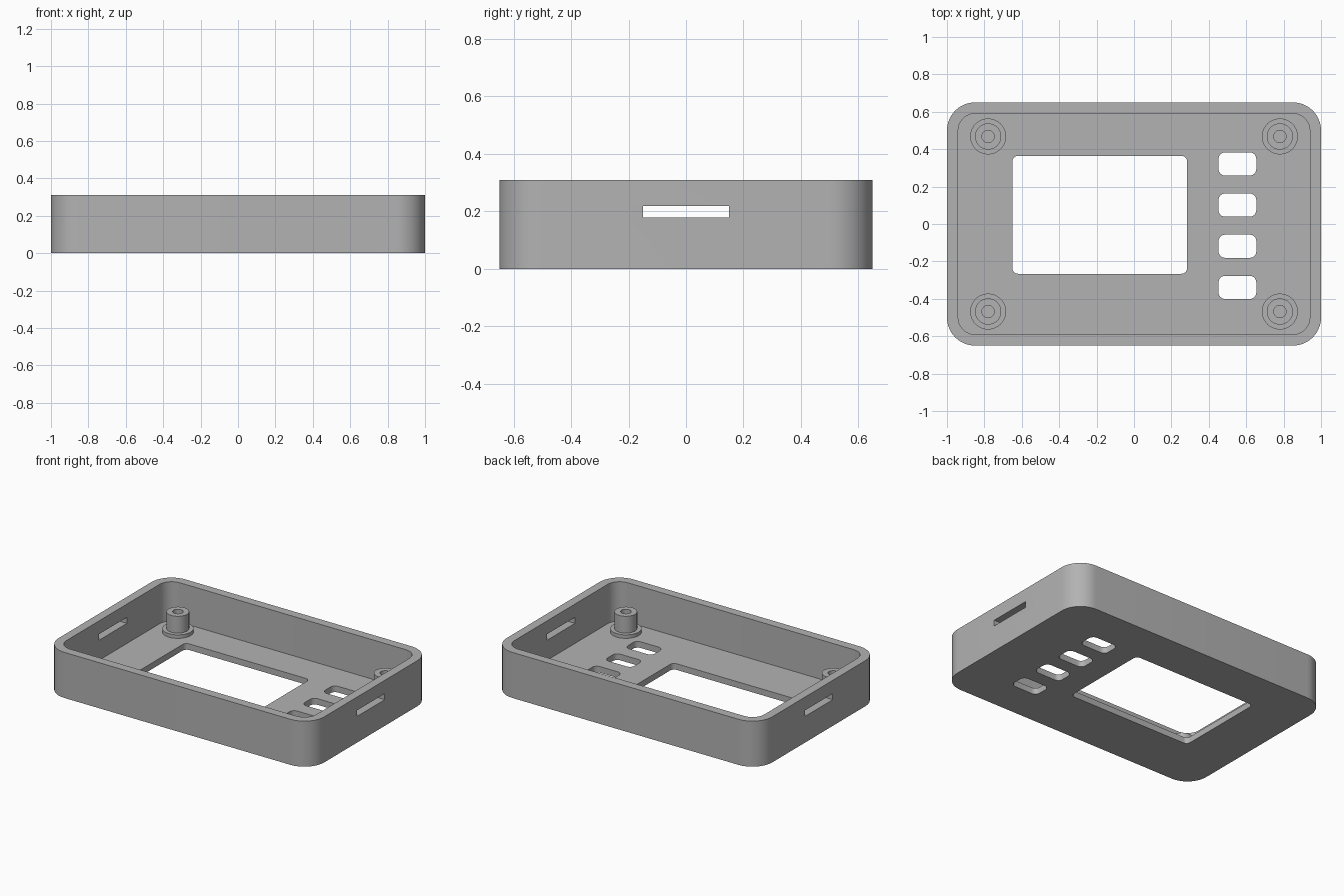
import bpy, bmesh, math

if "Cube" in bpy.data.objects:
    bpy.data.objects.remove(bpy.data.objects["Cube"])

W, D, H = 2.0, 1.3, 0.31      # outer size
WALL, FLOOR = 0.06, 0.042     # wall and floor thickness

grey = bpy.data.materials.new("plain grey")
grey.diffuse_color = (0.45, 0.45, 0.45, 1)
grey.use_nodes = True
grey.node_tree.nodes["Principled BSDF"].inputs["Base Color"].default_value = grey.diffuse_color


def rounded_outline(cx, cy, w, d, r, seg):
    """Counter-clockwise rounded rectangle."""
    pts = []
    for i, (sx, sy) in enumerate([(1, 1), (-1, 1), (-1, -1), (1, -1)]):
        for k in range(seg + 1):
            a = math.pi / 2 * (i + k / seg)
            pts.append((cx + sx * (w / 2 - r) + r * math.cos(a),
                        cy + sy * (d / 2 - r) + r * math.sin(a)))
    return pts


def make_object(name, bm):
    bmesh.ops.recalc_face_normals(bm, faces=bm.faces)
    mesh = bpy.data.meshes.new(name)
    bm.to_mesh(mesh)
    bm.free()
    mesh.materials.append(grey)
    ob = bpy.data.objects.new(name, mesh)
    bpy.context.collection.objects.link(ob)
    return ob


def rounded_block(name, cx, cy, w, d, r, z0, z1, seg=6):
    bm = bmesh.new()
    base = bm.faces.new([bm.verts.new((x, y, z0))
                         for x, y in rounded_outline(cx, cy, w, d, r, seg)])
    ext = bmesh.ops.extrude_face_region(bm, geom=[base], use_keep_orig=True)
    for v in ext["geom"]:
        if isinstance(v, bmesh.types.BMVert):
            v.co.z = z1
    return make_object(name, bm)


def cut(target, cutter):
    cutter.hide_render = True
    cutter.hide_viewport = True
    mod = target.modifiers.new("cut " + cutter.name, 'BOOLEAN')
    mod.operation = 'DIFFERENCE'
    mod.solver = 'EXACT'
    mod.object = cutter


def lathe(name, profile, x, y, seg=40):
    """Turn an (r, z) profile about a vertical axis; r = 0 ends close it."""
    bm = bmesh.new()
    verts = [bm.verts.new((r, 0, z)) for r, z in profile]
    edges = [bm.edges.new(p) for p in zip(verts, verts[1:])]
    bmesh.ops.spin(bm, geom=verts + edges, cent=(0, 0, 0), axis=(0, 0, 1),
                   angle=2 * math.pi, steps=seg)
    bmesh.ops.remove_doubles(bm, verts=bm.verts, dist=1e-5)
    ob = make_object(name, bm)
    ob.location = (x, y, 0)
    return ob


def smooth(ob):
    bpy.ops.object.select_all(action='DESELECT')
    ob.select_set(True)
    bpy.context.view_layer.objects.active = ob
    bpy.ops.object.shade_smooth_by_angle(angle=math.radians(30))


# Open-topped case with rounded corners
case = rounded_block("case", 0, 0, W, D, 0.15, 0, H, 12)
cut(case, rounded_block("cavity_cutter", 0, 0, W - 2 * WALL, D - 2 * WALL,
                        0.09, FLOOR, H + 0.1, 12))

# Screen window in the floor
cut(case, rounded_block("window_cutter", -0.183, 0.049, 0.935, 0.63,
                        0.03, -0.1, 0.1))

# Column of button openings
for i in range(4):
    cut(case, rounded_block(f"button_cutter_{i + 1}", 0.553, 0.321 - 0.22 * i,
                            0.202, 0.124, 0.035, -0.1, 0.1))

# Thin slots in both end walls
for side, sx in (("left", -1), ("right", 1)):
    bm = bmesh.new()
    bmesh.ops.create_cube(bm, size=1)
    for v in bm.verts:
        v.co = (v.co.x * 0.2 + sx * 0.97, v.co.y * 0.298, v.co.z * 0.041 + 0.199)
    cut(case, make_object(side + "_slot_cutter", bm))

# Bake the cuts, then shade
bpy.context.view_layer.update()
baked = bpy.data.meshes.new_from_object(
    case.evaluated_get(bpy.context.evaluated_depsgraph_get()))
case.modifiers.clear()
case.data = baked
baked.materials.clear()
baked.materials.append(grey)
smooth(case)

# Four flanged screw bosses with blind holes
boss = [(0, FLOOR - 0.01), (0.096, FLOOR - 0.01), (0.096, 0.066),
        (0.07, 0.066), (0.07, 0.18), (0.033, 0.18), (0.033, FLOOR), (0, FLOOR)]
for sx in (-1, 1):
    for sy in (-1, 1):
        name = f"{'back' if sy > 0 else 'front'}_{'right' if sx > 0 else 'left'}_boss"
        smooth(lathe(name, boss, sx * 0.78, sy * 0.468))
